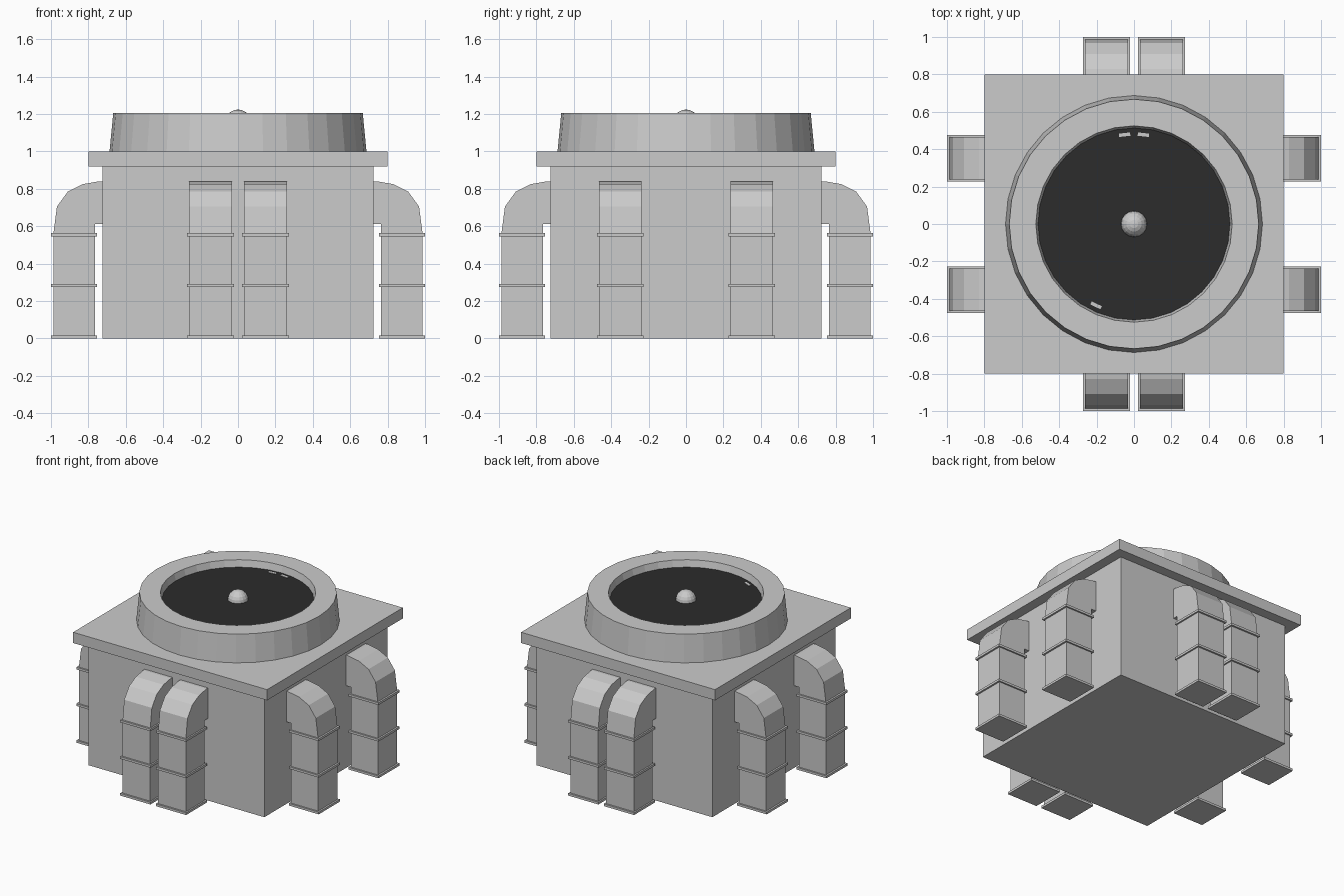
import bpy, bmesh, math
from mathutils import Matrix, Vector

if "Cube" in bpy.data.objects:
    bpy.data.objects.remove(bpy.data.objects["Cube"])


def finish(name, bm, mat=None):
    bmesh.ops.recalc_face_normals(bm, faces=bm.faces)
    me = bpy.data.meshes.new(name)
    bm.to_mesh(me)
    bm.free()
    ob = bpy.data.objects.new(name, me)
    bpy.context.collection.objects.link(ob)
    if mat:
        me.materials.append(mat)
    return ob


def add_box(bm, lo, hi):
    lo, hi = Vector(lo), Vector(hi)
    m = Matrix.Translation((lo + hi) / 2) @ Matrix.Diagonal((*(hi - lo), 1))
    bmesh.ops.create_cube(bm, size=1, matrix=m)


def box(name, lo, hi):
    bm = bmesh.new()
    add_box(bm, lo, hi)
    return finish(name, bm)


def lathe(name, profile, sides):
    bm = bmesh.new()
    rings = [[bm.verts.new((r * math.cos(2 * math.pi * i / sides),
                            r * math.sin(2 * math.pi * i / sides), z))
              for i in range(sides)] for r, z in profile]
    for k, a in enumerate(rings):
        b = rings[(k + 1) % len(rings)]
        for i in range(sides):
            j = (i + 1) % sides
            bm.faces.new((a[i], a[j], b[j], b[i]))
    return finish(name, bm)


dark = bpy.data.materials.new("dark_grille")
dark.diffuse_color = (0.025, 0.025, 0.025, 1)
dark.use_nodes = True
dark.node_tree.nodes["Principled BSDF"].inputs["Base Color"].default_value = dark.diffuse_color

# Housing and top slab
box("housing", (-0.725, -0.725, 0), (0.725, 0.725, 0.92))
box("top_slab", (-0.8, -0.8, 0.92), (0.8, 0.8, 1.0))

# Fan shroud, grille and hub
lathe("fan_shroud", [(0.687, 1.0), (0.667, 1.205), (0.525, 1.205), (0.512, 1.15), (0.51, 1.0)], 32)
bm = bmesh.new()
bmesh.ops.create_circle(bm, cap_ends=True, segments=32, radius=0.513,
                        matrix=Matrix.Translation((0, 0, 1.155)))
finish("fan_grille", bm, dark)
bm = bmesh.new()
bmesh.ops.create_uvsphere(bm, u_segments=16, v_segments=10, radius=0.07,
                          matrix=Matrix.Translation((0, 0, 1.154)))
finish("fan_hub", bm)

# Blade tips just showing through the grille
bm = bmesh.new()
for deg in (84, 96, 245):
    tip = Matrix.Rotation(math.radians(deg), 4, 'Z') @ Matrix.Translation((0.48, 0, 1.155))
    bmesh.ops.create_cube(bm, size=1, matrix=tip @ Matrix.Diagonal((0.018, 0.06, 0.006, 1)))
finish("blade_tips", bm)

# Duct side profile: distance outward, height
DUCT = [(0.72, 0.84), (0.745, 0.84), (0.83, 0.825), (0.91, 0.785), (0.968, 0.705),
        (0.987, 0.56), (0.987, 0), (0.765, 0), (0.765, 0.613), (0.72, 0.613)]


def duct(name, offset, turn):
    bm = bmesh.new()
    a, b = ([bm.verts.new((u, offset + s * 0.114, z)) for u, z in DUCT] for s in (-1, 1))
    bm.faces.new(a)
    bm.faces.new(b)
    for i in range(len(DUCT)):
        j = (i + 1) % len(DUCT)
        bm.faces.new((a[i], a[j], b[j], b[i]))
    # Flange bands
    for z in (0.0, 0.274, 0.546):
        add_box(bm, (0.753, offset - 0.125, z), (1.0, offset + 0.125, z + 0.017))
    bmesh.ops.rotate(bm, verts=bm.verts, matrix=Matrix.Rotation(math.radians(turn), 3, 'Z'))
    finish(name, bm)


# Two ducts per side; front and back pairs sit closer together
for side, turn, gap in (("right", 0, 0.352), ("back", 90, 0.147),
                        ("left", 180, 0.352), ("front", 270, 0.147)):
    for n, s in enumerate((-1, 1), 1):
        duct(f"{side}_duct_{n}", s * gap, turn)
